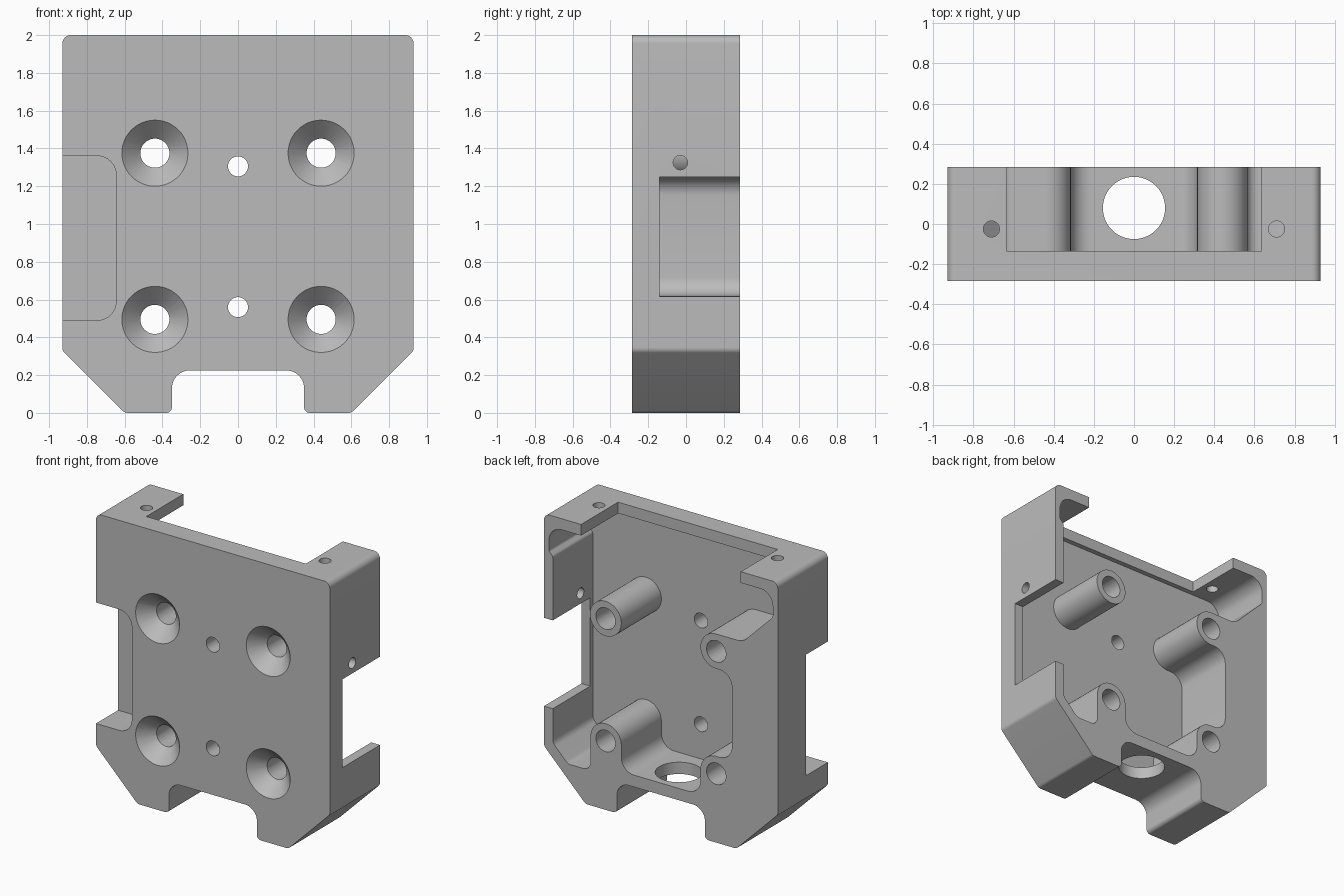
import bpy, bmesh, math
from mathutils import Vector, Matrix

if "Cube" in bpy.data.objects:
    bpy.data.objects.remove(bpy.data.objects["Cube"])

FRONT, BACK = -0.285, 0.285
FLOOR = -0.17          # inner face of the front plate

grey = bpy.data.materials.new("plain grey")
grey.use_nodes = True
grey.diffuse_color = (0.5, 0.5, 0.5, 1)
grey.node_tree.nodes["Principled BSDF"].inputs["Base Color"].default_value = (0.5, 0.5, 0.5, 1)


def rounded(corners, steps=10):
    """Outline from (x, z, radius) corners, each replaced by a fillet arc."""
    out = []
    for i, (x, z, r) in enumerate(corners):
        p = Vector((x, z))
        a = (Vector(corners[i - 1][:2]) - p).normalized()
        b = (Vector(corners[(i + 1) % len(corners)][:2]) - p).normalized()
        if r == 0:
            out.append(p)
            continue
        half = a.angle(b) / 2
        centre = p + (a + b).normalized() * (r / math.sin(half))
        start = p + a * (r / math.tan(half)) - centre
        end = p + b * (r / math.tan(half)) - centre
        sweep = start.angle_signed(end)
        for k in range(steps + 1):
            out.append(centre + Matrix.Rotation(-sweep * k / steps, 2) @ start)
    return out


def make(name, bm):
    bmesh.ops.recalc_face_normals(bm, faces=bm.faces)
    mesh = bpy.data.meshes.new(name)
    bm.to_mesh(mesh)
    bm.free()
    mesh.materials.append(grey)
    ob = bpy.data.objects.new(name, mesh)
    bpy.context.collection.objects.link(ob)
    return ob


def prism(name, corners, y0, y1):
    bm = bmesh.new()
    face = bm.faces.new([bm.verts.new((p.x, y0, p.y)) for p in rounded(corners)])
    ext = bmesh.ops.extrude_face_region(bm, geom=[face])
    verts = [g for g in ext["geom"] if isinstance(g, bmesh.types.BMVert)]
    bmesh.ops.translate(bm, verts=verts, vec=(0, y1 - y0, 0))
    return make(name, bm)


def box(name, x0, x1, y0, y1, z0, z1):
    return prism(name, [(x0, z0, 0), (x1, z0, 0), (x1, z1, 0), (x0, z1, 0)], y0, y1)


def rod(name, start, end, r0, r1=None):
    """Cylinder or cone between two points."""
    start, end = Vector(start), Vector(end)
    axis = end - start
    bm = bmesh.new()
    bmesh.ops.create_cone(bm, cap_ends=True, segments=48, radius1=r0,
                          radius2=r0 if r1 is None else r1, depth=axis.length)
    turn = Vector((0, 0, 1)).rotation_difference(axis).to_matrix().to_4x4()
    bm.transform(Matrix.Translation((start + end) / 2) @ turn)
    return make(name, bm)


def combine(target, tool, operation="DIFFERENCE"):
    tool.hide_render = True
    mod = target.modifiers.new("combine", "BOOLEAN")
    mod.operation, mod.solver, mod.object = operation, "EXACT", tool
    bpy.context.view_layer.objects.active = target
    bpy.ops.object.modifier_apply(modifier=mod.name)
    bpy.data.objects.remove(tool)


# Outer block with sloped lower corners and a notch underneath
half = [(0.93, 2, 0.045), (0.93, 0.33, 0.04), (0.6, 0, 0.04),
        (0.35, 0, 0.03), (0.35, 0.225, 0.095)]
housing = prism("housing", half + [(-x, z, r) for x, z, r in reversed(half)], FRONT, BACK)

# Rear cavity, whose outline leaves the attached posts and the solid side block
cavity = [(0.89, 1.92, 0.1), (-0.89, 1.92, 0.1), (-0.89, 1.74, 0.03),
          (-0.65, 1.5, 0.1), (-0.315, 1.5, 0.124), (-0.315, 1.25, 0.124),
          (-0.565, 1.25, 0.1), (-0.565, 0.62, 0.1), (-0.315, 0.62, 0.124),
          (-0.315, 0.31, 0.1), (0.315, 0.31, 0.1), (0.315, 0.62, 0.122),
          (0.56, 0.62, 0.122), (0.56, 0.25, 0.06), (0.74, 0.25, 0.06),
          (0.86, 0.37, 0.07), (0.86, 1.71, 0.03), (0.89, 1.74, 0.02)]
combine(housing, prism("cavity_cutter", cavity, FLOOR, 0.4))

# Top opening between the two tabs
combine(housing, box("top_cutter", -0.635, 0.635, -0.135, 0.4, 1.8, 2.1))

# Side window, open to the back
combine(housing, box("window_cutter", 0.8, 1.1, -0.14, 0.4, 0.615, 1.25))

# Front side pocket
pocket = [(-1.1, 0.49, 0), (-0.645, 0.49, 0.1), (-0.645, 1.36, 0.1), (-1.1, 1.36, 0)]
combine(housing, prism("pocket_cutter", pocket, -0.4, -0.035))

# Free-standing post
combine(housing, rod("post", (0.44, FLOOR - 0.03, 1.375), (0.44, BACK, 1.375), 0.125), "UNION")

# Countersunk screw holes through the posts
for x in (-0.44, 0.44):
    for z in (0.495, 1.375):
        combine(housing, rod("screw_cutter", (x, -0.4, z), (x, 0.4, z), 0.077))
        combine(housing, rod("sink_cutter", (x, FRONT - 0.01, z), (x, FRONT + 0.1, z), 0.185, 0.075))

# Small plate holes
for z in (0.56, 1.305):
    combine(housing, rod("plate_hole_cutter", (0, -0.4, z), (0, 0, z), 0.053))

# Holes in the top tabs and beside the window
for x in (-0.71, 0.71):
    combine(housing, rod("tab_hole_cutter", (x, -0.025, 1.85), (x, -0.025, 2.1), 0.04))
for z in (0.535, 1.325):
    combine(housing, rod("side_hole_cutter", (0.8, -0.03, z), (1.1, -0.03, z), 0.038))

# Large cable hole in the bottom wall
combine(housing, rod("cable_hole_cutter", (0, 0.08, 0.1), (0, 0.08, 0.45), 0.155))

# Smooth curved walls, crisp edges
bpy.ops.object.select_all(action="DESELECT")
housing.select_set(True)
bpy.context.view_layer.objects.active = housing
bpy.ops.object.shade_smooth_by_angle(angle=math.radians(30))
